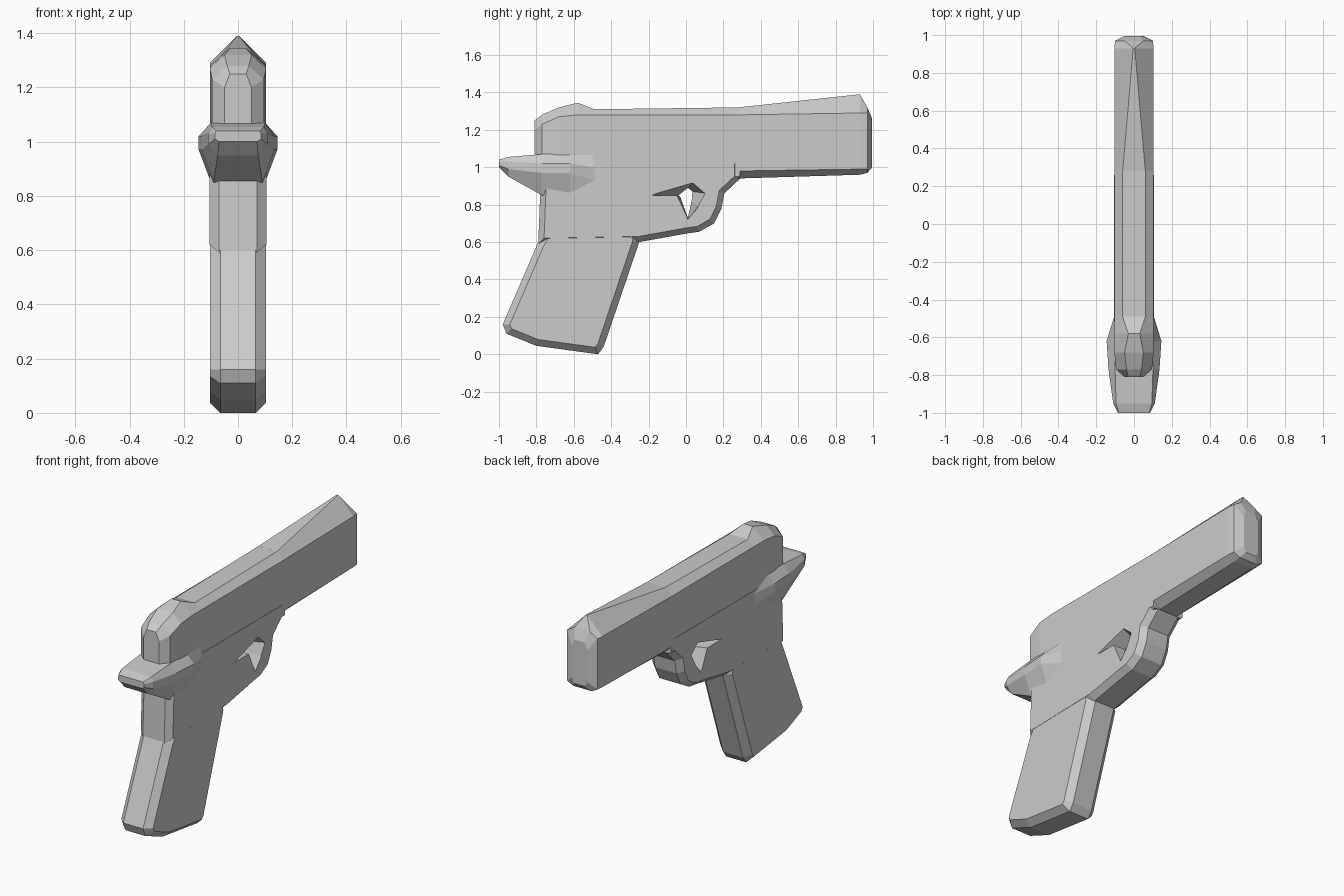
import bpy
import bmesh
from mathutils import Vector

if "Cube" in bpy.data.objects:
    bpy.data.objects.remove(bpy.data.objects["Cube"])

grey = bpy.data.materials.new("plain_grey")
grey.use_nodes = True
grey.diffuse_color = (0.6, 0.6, 0.6, 1)
grey.node_tree.nodes["Principled BSDF"].inputs["Base Color"].default_value = (0.6, 0.6, 0.6, 1)


def skin(name, rings):
    """Join matching rings of points into one closed, flat-faced part."""
    bm = bmesh.new()
    loops = [[bm.verts.new(p) for p in ring] for ring in rings]
    n = len(loops[0])
    for a, b in zip(loops, loops[1:]):
        for i in range(n):
            j = (i + 1) % n
            bm.faces.new((a[i], a[j], b[j], b[i]))
    bm.faces.new(loops[0][::-1])
    bm.faces.new(loops[-1])
    bmesh.ops.recalc_face_normals(bm, faces=bm.faces)
    mesh = bpy.data.meshes.new(name)
    bm.to_mesh(mesh)
    bm.free()
    mesh.materials.append(grey)
    obj = bpy.data.objects.new(name, mesh)
    bpy.context.collection.objects.link(obj)
    return obj


def inset(outline, d):
    """Shift every edge of a counter-clockwise outline inwards."""
    pts = [Vector(p) for p in outline]
    result = []
    for i, p in enumerate(pts):
        a = (p - pts[i - 1]).normalized()
        b = (pts[(i + 1) % len(pts)] - p).normalized()
        na, nb = Vector((-a.y, a.x)), Vector((-b.y, b.x))
        result.append(p + (na + nb) * d / (1 + na.dot(nb)))
    return result


def slab(name, outline, half, rim, d):
    """Side outline (y, z) made into a plate with chamfered edges."""
    face = inset(outline, d)
    layers = ((-half, face), (-rim, outline), (rim, outline), (half, face))
    return skin(name, [[(x, p[0], p[1]) for p in pts] for x, pts in layers])


def loft(name, stations):
    """Eight-sided sections along y: y, four heights, bottom, side and top half widths."""
    rings = []
    for y, bottom, low, high, top, wb, w, wt in stations:
        half = [(wb, bottom), (w, low), (w, high), (wt, top)]
        rings.append([(x, y, z) for x, z in half] + [(-x, y, z) for x, z in half[::-1]])
    return skin(name, rings)


# Slide with rounded rear and small bump
loft("slide", [
    (-0.81, 1.02, 1.05, 1.2, 1.25, 0.04, 0.05, 0.03),
    (-0.77, 0.96, 0.98, 1.23, 1.28, 0.08, 0.095, 0.04),
    (-0.68, 0.94, 0.95, 1.27, 1.32, 0.09, 0.104, 0.05),
    (-0.58, 0.94, 0.95, 1.28, 1.345, 0.09, 0.104, 0.03),
    (-0.49, 0.94, 0.95, 1.28, 1.31, 0.09, 0.104, 0.06),
    (0.29, 0.94, 0.95, 1.28, 1.32, 0.09, 0.104, 0.06)])

# Front block rising to a pointed sight
loft("front_block", [
    (0.28, 0.94, 0.98, 1.28, 1.32, 0.06, 0.104, 0.06),
    (0.93, 0.96, 0.99, 1.29, 1.39, 0.06, 0.104, 0.004),
    (0.97, 0.97, 0.99, 1.29, 1.32, 0.06, 0.1, 0.05),
    (0.995, 1.0, 1.03, 1.22, 1.26, 0.035, 0.05, 0.035)])

# Flared rear tang
loft("rear_tang", [
    (-1.0, 1.0, 1.01, 1.03, 1.04, 0.07, 0.085, 0.08),
    (-0.95, 0.95, 0.99, 1.03, 1.055, 0.075, 0.11, 0.095),
    (-0.77, 0.85, 0.97, 1.02, 1.07, 0.09, 0.135, 0.1),
    (-0.62, 0.85, 0.97, 1.02, 1.07, 0.1, 0.145, 0.1),
    (-0.49, 0.85, 0.93, 1.0, 1.07, 0.1, 0.105, 0.1)])

# Frame and guard in one slab
frame = slab("frame", [
    (-0.79, 0.59), (-0.25, 0.6), (0.0, 0.645), (0.07, 0.655), (0.15, 0.7),
    (0.19, 0.78), (0.205, 0.86), (0.29, 0.94), (0.29, 1.05), (-0.77, 1.05),
    (-0.78, 0.85)], 0.105, 0.07, 0.03)

# Guard opening, narrowing towards the middle
wide = [(-0.2, 0.85), (-0.05, 0.85), (0.01, 0.72), (0.07, 0.79), (0.11, 0.86), (0.04, 0.92)]
tight = [(-0.04, 0.85), (-0.03, 0.84), (0.01, 0.73), (0.03, 0.82), (0.035, 0.87), (0.01, 0.89)]
layers = ((-0.12, wide), (0, tight), (0.12, wide))
cutter = skin("opening_cutter", [[(x, y, z) for y, z in pts] for x, pts in layers])
cutter.hide_render = True
cut = frame.modifiers.new("opening", "BOOLEAN")
cut.object = cutter
cut.operation = "DIFFERENCE"
cut.solver = "EXACT"
bpy.context.view_layer.update()
graph = bpy.context.evaluated_depsgraph_get()
frame.data = bpy.data.meshes.new_from_object(frame.evaluated_get(graph))
frame.modifiers.clear()
bpy.data.objects.remove(cutter)

# Raked grip
slab("grip", [
    (-0.98, 0.16), (-0.96, 0.11), (-0.8, 0.045), (-0.47, 0.0), (-0.44, 0.04),
    (-0.25, 0.6), (-0.26, 0.68), (-0.74, 0.68), (-0.79, 0.6)], 0.104, 0.065, 0.035)
